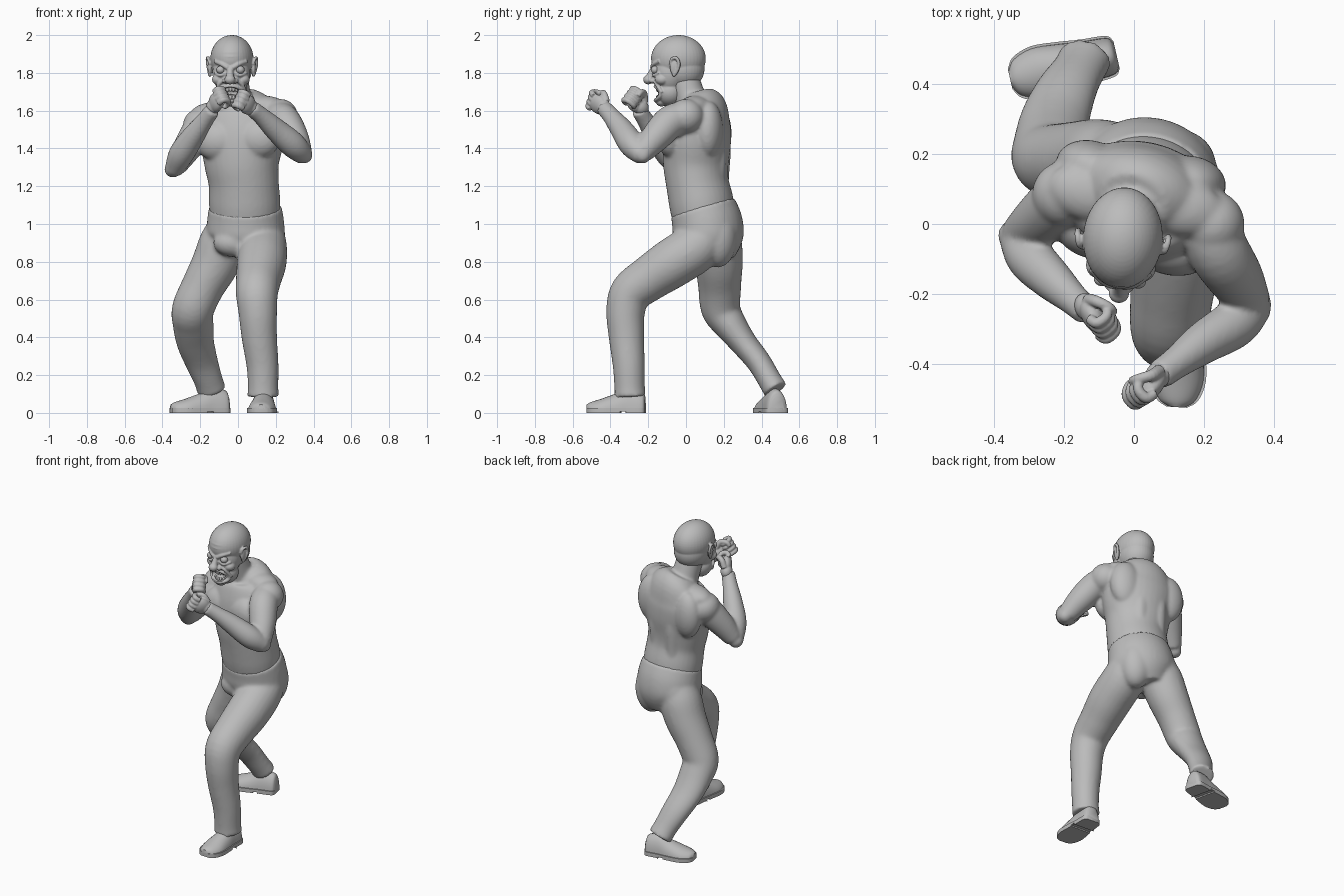
import bpy, bmesh, math
from mathutils import Vector, Matrix

old = bpy.data.objects.get("Cube")
if old:
    bpy.data.objects.remove(old, do_unlink=True)

grey = bpy.data.materials.new("plain grey")
grey.use_nodes = True
grey.diffuse_color = (0.5, 0.5, 0.5, 1)
grey.node_tree.nodes["Principled BSDF"].inputs["Base Color"].default_value = (0.5, 0.5, 0.5, 1)


# ---------- helpers ----------
def blob(bm, centre, radii, rot=None, frame=Matrix()):
    m = Matrix.Translation(centre) @ (rot or Matrix()) @ Matrix.Diagonal((*radii, 1))
    bmesh.ops.create_uvsphere(bm, u_segments=40, v_segments=26, radius=1, matrix=frame @ m)


def spline(pts, steps=5):
    """Catmull-Rom through points that also carry their radii."""
    pts = [Vector(p) for p in pts]
    pts = [pts[0] * 2 - pts[1]] + pts + [pts[-1] * 2 - pts[-2]]
    out = []
    for a, b, c, d in zip(pts, pts[1:], pts[2:], pts[3:]):
        for k in range(steps):
            t = k / steps
            out.append(0.5 * (2 * b + (c - a) * t + (2 * a - 5 * b + 4 * c - d) * t * t
                              + (3 * b - a - 3 * c + d) * t ** 3))
    return out + [pts[-2]]


def tube(bm, pts, side=(1, 0, 0), frame=Matrix(), floor=None, n=24):
    """Loft of ellipses; a point is x, y, z, radius across [, radius deep]."""
    pts = spline([p if len(p) == 5 else (*p, p[3]) for p in pts])
    rings = []
    for i, p in enumerate(pts):
        c = Vector(p[:3])
        t = Vector(pts[min(i + 1, len(pts) - 1)][:3]) - Vector(pts[max(i - 1, 0)][:3])
        t.normalize()
        u = Vector(side)
        u = (u - t * u.dot(t)).normalized()
        w = t.cross(u)
        ring = []
        for k in range(n):
            a = 2 * math.pi * k / n
            q = c + u * math.cos(a) * p[3] + w * math.sin(a) * p[4]
            if floor is not None:
                q.z = max(q.z, floor)
            ring.append(bm.verts.new(frame @ q))
        rings.append(ring)
    for r, s in zip(rings, rings[1:]):
        for k in range(n):
            bm.faces.new((r[k], r[(k + 1) % n], s[(k + 1) % n], s[k]))
    bm.faces.new(rings[0][::-1])
    bm.faces.new(rings[-1])


def finish(name, bm, voxel=None, smooth=0, cutter=None):
    """Make the object; fuse its volumes into one skin when a voxel size is given."""
    bmesh.ops.recalc_face_normals(bm, faces=bm.faces)
    me = bpy.data.meshes.new(name)
    bm.to_mesh(me)
    bm.free()
    ob = bpy.data.objects.new(name, me)
    bpy.context.collection.objects.link(ob)
    if voxel:
        m = ob.modifiers.new("fuse", 'REMESH')
        m.mode, m.voxel_size = 'VOXEL', voxel
        m = ob.modifiers.new("soften", 'SMOOTH')
        m.factor, m.iterations = 0.5, smooth
        if cutter:
            m = ob.modifiers.new("carve", 'BOOLEAN')
            m.operation, m.object, m.solver = 'DIFFERENCE', cutter, 'EXACT'
        dg = bpy.context.evaluated_depsgraph_get()
        baked = bpy.data.meshes.new_from_object(ob.evaluated_get(dg))
        ob.modifiers.clear()
        ob.data = baked
    ob.data.materials.clear()
    ob.data.materials.append(grey)
    bpy.ops.object.select_all(action='DESELECT')
    ob.select_set(True)
    bpy.context.view_layer.objects.active = ob
    bpy.ops.object.shade_smooth_by_angle(angle=math.radians(45))
    return ob


# ---------- bare upper body: torso, muscles, arms ----------
twist = (0.97, -0.22, 0)
turn = Matrix.Rotation(-0.22, 4, 'Z')
bm = bmesh.new()
tube(bm, [(.037, .092, 1.05, .187, .167), (.035, .08, 1.12, .19, .17), (.03, .06, 1.22, .187, .165),
          (.02, .052, 1.32, .2, .172), (.02, .058, 1.44, .225, .178), (.015, .07, 1.54, .228, .165),
          (.01, .08, 1.62, .18, .135), (-.005, .06, 1.68, .1, .09)], twist, n=36)
tube(bm, [(0, .06, 1.56, .1), (-.012, .025, 1.66, .085), (-.028, -.015, 1.78, .08)])
for x, y, z in ((.105, -.07, 1.45), (-.11, -.025, 1.44)):         # chest
    blob(bm, (x, y, z), (.118, .077, .105), turn)
for x, y, z in ((.165, .12, 1.5), (-.125, .165, 1.48)):           # shoulder blades
    blob(bm, (x, y, z), (.1, .075, .15), turn)
for x, y in ((.09, .165), (-.03, .185)):                          # back columns
    tube(bm, [(x, y + .02, 1.06, .045), (x, y - .008, 1.2, .05), (x, y - .004, 1.4, .055), (x, y - .03, 1.55, .05)])
for x, y, z in ((.13, .05, 1.62), (-.12, .09, 1.585)):            # shoulder slopes
    blob(bm, (x, y, z), (.13, .085, .06), turn)
for x, y, z in ((.225, 0, 1.57), (-.2, .085, 1.52)):              # shoulder caps
    blob(bm, (x, y, z), (.092, .095, .092))
tube(bm, [(.2, .03, 1.57, .085), (.242, -.075, 1.545, .088), (.292, -.155, 1.465, .08),
          (.335, -.23, 1.38, .06)], (0, 0, 1))
tube(bm, [(.352, -.228, 1.36, .052), (.29, -.285, 1.42, .069), (.2, -.34, 1.5, .061),
          (.125, -.395, 1.57, .047), (.07, -.435, 1.615, .043)], (0, 0, 1))
tube(bm, [(-.19, .085, 1.53, .085), (-.232, .045, 1.46, .084), (-.28, .005, 1.385, .074),
          (-.328, -.03, 1.305, .057)], (0, 1, 0))
tube(bm, [(-.34, -.033, 1.285, .05), (-.3, -.095, 1.37, .067), (-.24, -.155, 1.46, .061),
          (-.175, -.215, 1.55, .046), (-.135, -.25, 1.605, .042)], (0, 1, 0))
blob(bm, (.35, -.23, 1.365), (.045, .045, .045))
blob(bm, (-.345, -.033, 1.29), (.045, .045, .045))
finish("upper_body", bm, .009, 9)


# ---------- fists ----------
def fist(name, centre, along, palm, thumb):
    d = Vector(along).normalized()
    n = Vector(palm)
    n = (n - d * n.dot(d)).normalized()
    s = d.cross(n)
    fr = Matrix.Translation(centre) @ Matrix((s, d, n)).transposed().to_4x4() @ Matrix.Scale(1.14, 4)
    bm = bmesh.new()
    blob(bm, (0, 0, 0), (.045, .052, .028), frame=fr)
    blob(bm, (0, -.035, 0), (.036, .04, .032), frame=fr)
    for i in range(4):                                            # curled fingers
        x = (i - 1.5) * .023
        tube(bm, [(x, .03, -.012, .013), (x, .055, 0, .014), (x, .05, .03, .013),
                  (x, .02, .039, .012), (x, .003, .025, .011)], frame=fr, n=12)
    tube(bm, [(thumb * .03, -.03, .01, .017), (thumb * .05, .005, .025, .015),
              (thumb * .035, .03, .045, .013), (thumb * .01, .033, .05, .011)],
         (0, 1, 0), fr, n=12)
    finish(name, bm, .0042, 2)


fist("left_fist", (.05, -.462, 1.632), (-.45, -.65, .4), (-.5, .5, .1), -1)
fist("right_fist", (-.117, -.265, 1.645), (.3, -.5, .5), (.7, .4, 0), 1)

# ---------- trousers ----------
bm = bmesh.new()
tube(bm, [(.038, .088, 1.09, .194, .174), (.04, .113, 1.0, .206, .187),
          (.038, .12, .92, .204, .182), (.02, .12, .83, .14, .14)], twist, n=36)
tube(bm, [(.12, .13, 1.0, .11), (.128, .07, .89, .13), (.125, -.065, .798, .132),
          (.11, -.19, .715, .121), (.1, -.292, .635, .112), (.105, -.32, .53, .102),
          (.113, -.315, .4, .094), (.13, -.303, .25, .085), (.133, -.298, .13, .081),
          (.133, -.295, .085, .086)])
tube(bm, [(-.04, .15, 1.0, .11), (-.075, .165, .9, .13), (-.12, .175, .79, .126),
          (-.185, .178, .67, .114), (-.238, .185, .55, .112, .105), (-.237, .235, .465, .108, .088),
          (-.225, .305, .37, .1, .072), (-.193, .385, .27, .088, .065),
          (-.158, .442, .175, .077, .063), (-.14, .475, .12, .078, .066)])
for x, y in ((.13, .17), (-.045, .19)):                           # seat
    blob(bm, (x, y, .93), (.105, .1, .16), turn)
blob(bm, (-.02, .02, .9), (.11, .075, .075))                      # crotch
finish("trousers", bm, .01, 10)


# ---------- shoes ----------
def shoe(name, heel, toe):
    heel, toe = Vector((*heel, 0)), Vector((*toe, 0))
    run = toe - heel
    fr = Matrix.Translation(heel) @ Matrix.Rotation(math.atan2(run.y, run.x), 4, 'Z')
    length = run.length
    shape = [(0, .035, .07), (.06, .054, .105), (.3, .06, .115), (.5, .068, .088),
             (.75, .073, .06), (.93, .054, .042), (1, .024, .03)]
    bm = bmesh.new()
    tube(bm, [(t * length, 0, .015, w, h) for t, w, h in shape], (0, 1, 0), fr, .018)
    outline = spline([(t * length, w + .006) for t, w, h in shape], 4)
    ring = [(x, w) for x, w in outline] + [(x, -w) for x, w in reversed(outline)]

    def slab(low, high, start, end):                              # sole layers
        pts = [(min(max(x, start * length), end * length), w) for x, w in ring]
        f = bm.faces.new([bm.verts.new(fr @ Vector((x, w, low))) for x, w in pts])
        ext = bmesh.ops.extrude_face_region(bm, geom=[f])["geom"]
        for v in ext:
            if isinstance(v, bmesh.types.BMVert):
                v.co.z = high
    slab(.008, .026, -1, 2)
    slab(0, .008, -1, .32)
    slab(0, .008, .42, 2)
    bmesh.ops.remove_doubles(bm, verts=bm.verts, dist=1e-5)
    finish(name, bm)


shoe("left_shoe", (.142, -.215), (.122, -.525))
shoe("right_shoe", (-.05, .485), (-.355, .415))

# ---------- head ----------
hf = Matrix.Translation((-.032, -.04, 1.8)) @ Matrix.Rotation(-.07, 4, 'Z')
cut = bmesh.new()
blob(cut, (0, -.14, -.108), (.064, .064, .033), frame=hf)         # open mouth
cut_ob = finish("mouth_cutter", cut)
cut_ob.hide_render = True

bm = bmesh.new()
blob(bm, (0, 0, .075), (.114, .145, .125), frame=hf)              # cranium
blob(bm, (0, .02, .02), (.105, .118, .11), frame=hf)              # back of the skull
blob(bm, (0, -.045, 0), (.1, .092, .12), frame=hf)                # face
blob(bm, (0, -.045, -.1), (.084, .078, .078), frame=hf)           # jaw
blob(bm, (0, -.09, -.152), (.04, .03, .026), frame=hf)            # chin
tube(bm, [(0, -.125, .035, .015), (0, -.145, -.005, .018), (0, -.155, -.03, .026)], frame=hf)
blob(bm, (0, -.16, -.036), (.029, .027, .025), frame=hf)          # nose tip
loop = [(.07 * math.cos(a), -.121 + .033 * math.cos(a) ** 2, -.108 + .038 * math.sin(a), .011)
        for a in [math.pi * k / 6 for k in range(13)]]
tube(bm, loop, (0, 1, 0), hf, n=10)                               # lips
for z in (.085, .107):                                            # forehead folds
    tube(bm, [(x, -.14 + 7 * x * x + (z - .085) * .2, z, .006) for x in (-.06, -.03, 0, .03, .06)],
         (0, 1, 0), hf, n=10)
for s in (-1, 1):
    blob(bm, (s * .065, -.082, -.035), (.035, .038, .03), frame=hf)      # cheek
    blob(bm, (s * .026, -.136, -.042), (.017, .018, .014), frame=hf)     # nostril
    tube(bm, [(s * .012, -.138, .026, .012), (s * .045, -.128, .046, .012),
              (s * .085, -.095, .062, .01)], (0, 0, 1), hf)              # brow
    tube(bm, [(s * .028, -.13, -.035, .008), (s * .06, -.112, -.06, .01),
              (s * .078, -.082, -.105, .009)], (0, 1, 0), hf)            # smile fold
    tube(bm, [(s * .025, -.13, -.002, .007), (s * .054, -.126, -.013, .008),
              (s * .085, -.095, .0, .007)], (0, 0, 1), hf)               # lower lid
    blob(bm, (s * .116, -.015, .03), (.012, .022, .042), frame=hf)       # ear and rim
    tube(bm, [(s * .114, -.034, .045, .008), (s * .124, -.028, .073, .008),
              (s * .13, -.002, .078, .009), (s * .13, .012, .048, .009),
              (s * .122, 0, .008, .009), (s * .114, -.02, -.016, .01)], frame=hf, n=10)
finish("head", bm, .0045, 2, cut_ob)
bpy.data.objects.remove(cut_ob, do_unlink=True)

bm = bmesh.new()
for s in (-1, 1):
    blob(bm, (s * .052, -.12, .016), (.023, .022, .021), frame=hf)
finish("eyeballs", bm)

# ---------- teeth and tongue ----------
bm = bmesh.new()
for z in (-.086, -.131):
    for i in range(-3, 4):
        blob(bm, (i * .0155, -.112 + .0035 * i * i, z), (.0085, .007, .014), frame=hf)
finish("teeth", bm)
bm = bmesh.new()
blob(bm, (0, -.08, -.125), (.03, .035, .012), frame=hf)
finish("tongue", bm)
